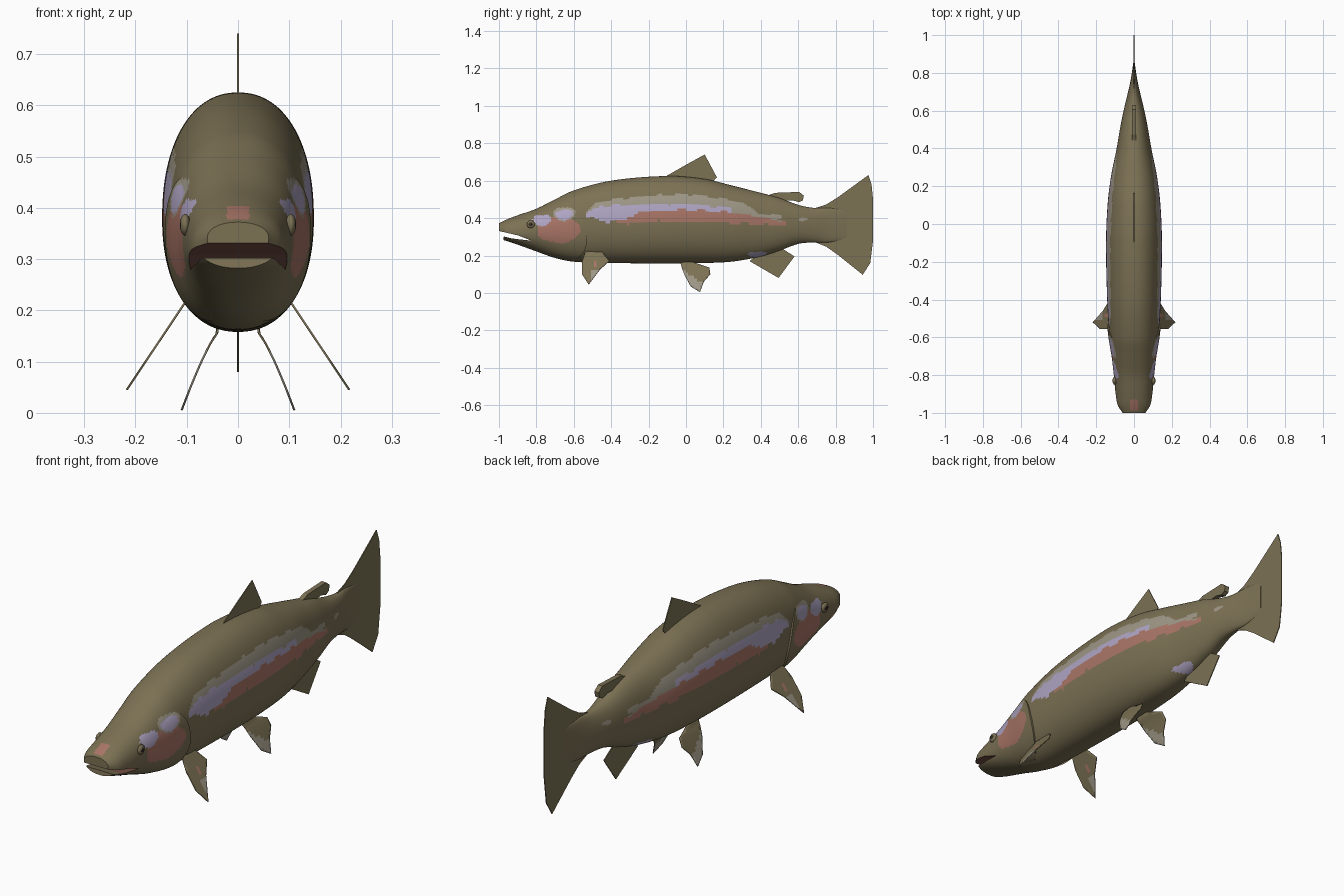
import bpy, bmesh, math
from mathutils import Vector

if "Cube" in bpy.data.objects:
    bpy.data.objects.remove(bpy.data.objects["Cube"])

# Colours
COLOURS = [("olive", (.200, .165, .088)), ("salmon_pink", (.400, .180, .135)),
           ("silver_grey", (.340, .308, .240)), ("lavender", (.430, .375, .550)),
           ("dark_pupil", (.03, .025, .02)), ("mouth_red", (.20, .09, .07))]
OLIVE, PINK, GREY, LAV, DARK, MOUTH = range(6)
MATS = []
for name, c in COLOURS:
    m = bpy.data.materials.new(name)
    m.diffuse_color = (*c, 1)
    m.use_nodes = True
    m.node_tree.nodes["Principled BSDF"].inputs["Base Color"].default_value = m.diffuse_color
    MATS.append(m)


def make(name, bm, smooth=True):
    me = bpy.data.meshes.new(name)
    bm.to_mesh(me)
    bm.free()
    ob = bpy.data.objects.new(name, me)
    bpy.context.collection.objects.link(ob)
    for m in MATS:
        me.materials.append(m)
    bpy.ops.object.select_all(action='DESELECT')
    ob.select_set(True)
    bpy.context.view_layer.objects.active = ob
    if smooth:
        bpy.ops.object.shade_smooth_by_angle(angle=math.radians(40))
    return ob


def lerp(pts, y):
    for a, b in zip(pts, pts[1:]):
        if y <= b[0]:
            t = max(0, (y - a[0]) / (b[0] - a[0]))
            return a[1] + (b[1] - a[1]) * t
    return pts[-1][1]


# Body profile: y, top z, bottom z, half width, z of widest point
PROFILE = [(-1, .372, .288, .06, .34), (-.96, .392, .278, .086, .325), (-.9, .415, .258, .097, .32),
           (-.8, .45, .222, .107, .335), (-.7, .50, .187, .118, .35), (-.6, .548, .167, .13, .36),
           (-.4, .6, .16, .142, .372), (-.1, .625, .158, .148, .38), (.1, .609, .16, .14, .38),
           (.25, .573, .168, .122, .38), (.4, .535, .195, .092, .375), (.5, .508, .226, .075, .37),
           (.6, .471, .262, .055, .365), (.68, .455, .27, .036, .36), (.76, .455, .27, .018, .36),
           (.86, .44, .29, .003, .36)]


def slope(i, k):
    a, b = PROFILE[max(i - 1, 0)], PROFILE[min(i + 1, len(PROFILE) - 1)]
    return (b[k] - a[k]) / (b[0] - a[0])


def section(y):
    i = 0
    while i < len(PROFILE) - 2 and y > PROFILE[i + 1][0]:
        i += 1
    a, b = PROFILE[i], PROFILE[i + 1]
    d = b[0] - a[0]
    t = (y - a[0]) / d
    return [(2*t**3 - 3*t*t + 1) * a[k] + (t**3 - 2*t*t + t) * d * slope(i, k)
            + (3*t*t - 2*t**3) * b[k] + (t**3 - t*t) * d * slope(i + 1, k) for k in range(1, 5)]


def body_point(y, ang, out=0):
    top, bot, w, mid = section(y)
    c, s = math.cos(ang), math.sin(ang)
    h = top - mid if s > 0 else mid - bot
    p = 2 / 2.2
    return Vector((math.copysign(abs(c)**p, c) * (w + out), y,
                   mid + math.copysign(abs(s)**p, s) * (h + out)))


# Flank markings
BAND_TOP = [(-.53, .44), (-.46, .49), (-.3, .51), (-.1, .525), (.05, .525), (.15, .51), (.28, .49),
            (.35, .455), (.4, .42), (.53, .385)]
BAND_LOW = [(-.53, .41), (-.45, .385), (-.3, .37), (-.2, .385), (.1, .38), (.3, .37), (.53, .36)]
LAV_TOP = [(-.53, .43), (-.45, .465), (-.3, .472), (0, .475), (.24, .455), (.27, .3)]
PINK_TOP = [(-.38, .38), (-.3, .405), (-.23, .435), (0, .445), (.25, .43), (.4, .405), (.53, .38)]
SPOTS = [(-.77, .39, .05, .03, LAV), (-.65, .42, .045, .028, LAV), (-.65, .423, .06, .036, GREY),
         (-.68, .335, .115, .068, PINK), (.48, .41, .035, .014, GREY), (.625, .393, .025, .01, GREY),
         (.38, .207, .05, .014, LAV)]


def marking(p):
    x, y, z = p
    if y < -.93 and abs(x) < .022 and z > .365:
        return PINK if y > -.985 else OLIVE
    z += .004 * math.sin(y * 55)
    for cy, cz, ry, rz, col in SPOTS:
        if ((y - cy) / ry)**2 + ((z - cz) / rz)**2 < 1:
            return col
    if -.53 < y < .53 and lerp(BAND_LOW, y) < z < lerp(BAND_TOP, y):
        if y > -.38 and z < lerp(PINK_TOP, y):
            return PINK
        return LAV if z < lerp(LAV_TOP, y) else GREY
    return OLIVE


def grid_faces(bm, rows, closed):
    for a, b in zip(rows, rows[1:]):
        n = len(a)
        for j in range(n if closed else n - 1):
            k = (j + 1) % n
            bm.faces.new((a[j], a[k], b[k], b[j]))


# Body
bm = bmesh.new()
ROWS, RING = 160, 120
rows = [[bm.verts.new(body_point(-1 + 1.86 * i / ROWS, 2 * math.pi * j / RING)) for j in range(RING)]
        for i in range(ROWS + 1)]
grid_faces(bm, rows, True)
bm.faces.new(rows[0])
bm.faces.new(rows[-1])
bmesh.ops.recalc_face_normals(bm, faces=bm.faces)
for f in bm.faces:
    f.material_index = marking(f.calc_center_median())
body = make("body", bm)

# Mouth opening
bm = bmesh.new()
mouth = [(-.825, .279), (-.9, .308), (-1.03, .338), (-1.03, .2), (-.985, .2), (-.974, .302), (-.93, .291)]
sides = [[bm.verts.new((x, y, z)) for y, z in mouth] for x in (-.3, .3)]
grid_faces(bm, sides, True)
for s in sides:
    bm.faces.new(s)
bmesh.ops.recalc_face_normals(bm, faces=bm.faces)
for f in bm.faces:
    c = f.calc_center_median()
    f.material_index = OLIVE if c.y < -.94 and c.z < .3 and abs(c.x) < .1 else MOUTH
cutter = make("mouth_cutter", bm, False)
cutter.hide_render = True
bpy.context.view_layer.objects.active = body
mod = body.modifiers.new("mouth", 'BOOLEAN')
mod.operation, mod.solver, mod.object = 'DIFFERENCE', 'EXACT', cutter
bpy.ops.object.modifier_apply(modifier="mouth")
bpy.data.objects.remove(cutter)
bpy.ops.object.select_all(action='DESELECT')
body.select_set(True)
bpy.ops.object.shade_smooth_by_angle(angle=math.radians(40))

# Gill covers: raised plates with a curved rear edge
bm = bmesh.new()
rows = []
for i in range(41):
    s = -1 + i / 20
    ang = math.radians(-20 + 53 * s)
    rear = -.53 - .09 * s * s
    row = []
    for j in range(25):
        t = j / 24
        y = -.76 + (rear + .76) * t
        row.append(bm.verts.new(body_point(y, ang, -.002 + .010 * t * (1 - s**4))))
    row.append(bm.verts.new(body_point(rear, ang, -.008)))
    rows.append(row)
grid_faces(bm, rows, False)
bmesh.ops.recalc_face_normals(bm, faces=bm.faces)
if sum(f.normal.x for f in bm.faces) < 0:
    bmesh.ops.reverse_faces(bm, faces=bm.faces)
for f in bm.faces:
    f.material_index = marking(f.calc_center_median())
make("gill_covers", bm).modifiers.new("mirror", 'MIRROR')

# Eyes
bm = bmesh.new()
bmesh.ops.create_uvsphere(bm, u_segments=20, v_segments=14, radius=.021)
for f in bm.faces:
    r = math.hypot(f.calc_center_median().y, f.calc_center_median().z)
    f.material_index = DARK if r < .011 and f.normal.x > 0 else OLIVE
for v in bm.verts:
    v.co = Vector((v.co.x * .5 + .103, v.co.y - .83, v.co.z + .367))
make("eyes", bm).modifiers.new("mirror", 'MIRROR')


# Fins: flat outlines in y, z, bent sideways by a rule
def fin(name, outline, thick=.004, bend=None, paint=None):
    bm = bmesh.new()
    bm.faces.new([bm.verts.new((0, y, z)) for y, z in outline])
    if bend:
        for axis, start in ((Vector((0, 1, 0)), -.6), (Vector((0, 0, 1)), 0)):
            for i in range(50):
                bmesh.ops.bisect_plane(bm, geom=bm.verts[:] + bm.edges[:] + bm.faces[:],
                                       plane_co=axis * (start + i * .0153), plane_no=axis)
        for f in bm.faces:
            c = f.calc_center_median()
            f.material_index = paint(c.y, c.z)
        for v in bm.verts:
            v.co.x = bend(v.co.z)
    ob = make(name, bm, bool(bend))
    sol = ob.modifiers.new("thickness", 'SOLIDIFY')
    sol.thickness, sol.offset = thick, 0
    if bend:
        ob.modifiers.new("mirror", 'MIRROR')
    return ob


fin("tail_fin", [(.68, .45), (.75, .473), (.81, .51), (.975, .63), (.992, .58), (1, .5), (1, .28), (.985, .16),
                 (.945, .097), (.81, .205), (.75, .247), (.68, .275)])
fin("dorsal_fin", [(-.11, .61), (-.1, .628), (0, .685), (.1, .74), (.165, .618), (.14, .59)])
fin("adipose_fin", [(.42, .515), (.475, .535), (.605, .54), (.63, .52), (.625, .495), (.605, .485),
                    (.57, .495), (.5, .49)], .022)
fin("anal_fin", [(.34, .17), (.495, .08), (.58, .195), (.51, .24), (.4, .22)])
fin("pectoral_fins", [(-.515, .235), (-.46, .235), (-.41, .17), (-.46, .125), (-.52, .045),
                      (-.555, .10), (-.555, .17), (-.54, .215)],
    bend=lambda z: .1 + (.22 - z) * .67,
    paint=lambda y, z: PINK if math.hypot(y + .485, z - .155) < .016 else
    GREY if y > -.51 and z < .12 else OLIVE)
fin("pelvic_fins", [(-.03, .16), (.02, .17), (.125, .135), (.13, .10), (.095, .06), (.075, .005),
                    (.025, .035), (-.01, .1)],
    bend=lambda z: .04 + .07 * max(0, (.155 - z) / .15)**.8,
    paint=lambda y, z: GREY if z < .125 - .68 * (y + .02) else OLIVE)
